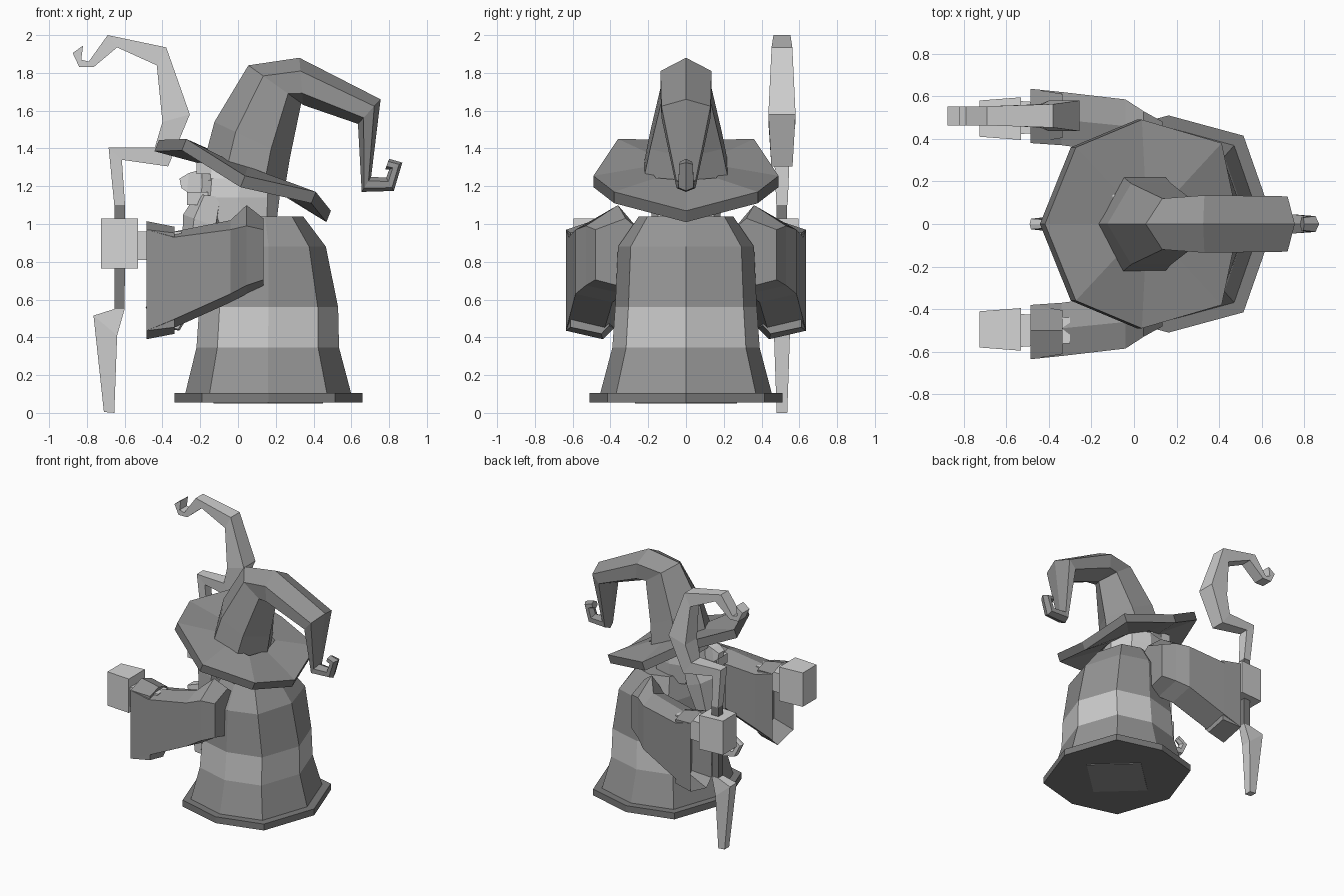
import bpy, bmesh, math
from mathutils import Vector

cube = bpy.data.objects.get("Cube")
if cube:
    bpy.data.objects.remove(cube, do_unlink=True)


def material(name, value):
    m = bpy.data.materials.new(name)
    m.use_nodes = True
    m.diffuse_color = (value, value, value, 1)
    m.node_tree.nodes["Principled BSDF"].inputs["Base Color"].default_value = (value, value, value, 1)
    return m


ROBE = material("robe grey", 0.3)
TRIM = material("trim dark grey", 0.2)
BELT = material("belt light grey", 0.6)
WOOD = material("wood pale grey", 0.62)
SKIN = material("skin pale grey", 0.66)
HAIR = material("beard pale grey", 0.6)


def loft(name, rings, *mats, closed=False, cuff=False):
    """Skin a row of equal rings; optionally join the ends or hollow the last one."""
    bm = bmesh.new()
    loops = [[bm.verts.new(p) for p in ring] for ring in rings]
    n = len(loops[0])
    pairs = list(zip(loops, loops[1:]))
    if closed:
        pairs.append((loops[-1], loops[0]))
    for a, b in pairs:
        for i in range(n):
            j = (i + 1) % n
            bm.faces.new((a[i], a[j], b[j], b[i]))
    if not closed:
        bm.faces.new(loops[0])
        end = bm.faces.new(loops[-1])
    bmesh.ops.recalc_face_normals(bm, faces=bm.faces)
    if cuff:
        bmesh.ops.inset_region(bm, faces=[end], thickness=0.03)
        bmesh.ops.translate(bm, verts=end.verts, vec=(0.15, 0, 0))
    me = bpy.data.meshes.new(name)
    bm.to_mesh(me)
    bm.free()
    for m in mats:
        me.materials.append(m)
    ob = bpy.data.objects.new(name, me)
    bpy.context.collection.objects.link(ob)
    return ob


def sweep(name, stations, mat, fracs=(0, 1), y=0, ridge=False):
    """Loft along outer/inner profile points (xo, zo, xi, zi, half width)."""
    rings = []
    for xo, zo, xi, zi, w in stations:
        o, i = Vector((xo, y, zo)), Vector((xi, y, zi))
        side = [o.lerp(i, f) for f in fracs]
        ring = [o] if ridge else []
        ring += [p + Vector((0, w, 0)) for p in side]
        ring += [i] if ridge else []
        ring += [p - Vector((0, w, 0)) for p in reversed(side)]
        rings.append(ring)
    return loft(name, rings, mat)


def octagon(z, x0, x1, w):
    c, r = (x0 + x1) / 2, (x1 - x0) / 2
    return [(c + r * math.cos(k * math.pi / 4), w * math.sin(k * math.pi / 4) * (1.15 if k % 2 else 1), z)
            for k in range(8)]


def block(name, x0, x1, z0, z1, w, y, mat, taper=1.0):
    rings = [[(x, y - w * s, z0), (x, y + w * s, z0), (x, y + w * s, z1), (x, y - w * s, z1)]
             for x, s in ((x0, taper), (x1, 1))]
    return loft(name, rings, mat)


# Robe with a light belt band
robe = loft("robe", [octagon(*s) for s in (
    (0.1, -0.28, 0.6, 0.455), (0.345, -0.22, 0.535, 0.39), (0.56, -0.205, 0.53, 0.375),
    (0.88, -0.14, 0.465, 0.36), (1.04, -0.06, 0.345, 0.25))], ROBE, BELT)
for f in robe.data.polygons:
    if 0.36 < f.center.z < 0.55:
        f.material_index = 1
loft("robe_hem", [octagon(z, -0.335, 0.66, 0.51) for z in (0.055, 0.105)], TRIM)
loft("underside_panel", [[(-0.13, 0, z), (0.16, -0.27, z), (0.45, 0, z), (0.16, 0.27, z)]
                         for z in (0.05, 0.058)], ROBE)

# Sleeves and hands
for s, side in ((1, "left"), (-1, "right")):
    def section(x, ridge_y, ridge_z, y0, y1, top, low):
        return [(x, s * a, b) for a, b in (
            (ridge_y, ridge_z), (y1, top), (y1, low + 0.045), (y0 + 0.06, low), (y0, low + 0.06), (y0, top))]
    # the model faces -x, so its +y arm is the one holding the staff
    tag = "staff_" if s > 0 else "free_"
    loft(tag + "sleeve", [
        section(0.135, 0.32, 1.03, 0.25, 0.48, 0.97, 0.66),
        section(0.045, 0.36, 1.1, 0.27, 0.53, 0.99, 0.63),
        section(-0.04, 0.46, 1.02, 0.33, 0.585, 0.97, 0.585),
        section(-0.34, 0.49, 0.96, 0.37, 0.62, 0.93, 0.45),
        section(-0.485, 0.5, 1.015, 0.38, 0.635, 0.97, 0.39)], ROBE, cuff=True)
    block(tag + "hand", -0.725, -0.53, 0.765, 1.03, 0.1, s * 0.495, SKIN, 0.85)
    block(tag + "wrist", -0.54, -0.3, 0.81, 0.96, 0.06, s * 0.5, SKIN, 1.3)

# Hat brim: a bent octagon ring around the crown base
half = [(-0.43, 0, 1.415), (-0.285, 0.36, 1.42), (0.025, 0.49, 1.225), (0.4, 0.38, 1.14), (0.48, 0, 1.04)]
outer = [Vector(p) for p in half + [(x, -y, z) for x, y, z in half[3:0:-1]]]
mid = Vector((0.05, 0, 1.26))
inner = []
for p in outer:
    q = mid.lerp(p, 0.42)
    q.z = 1.27 - 0.38 * (q.x - 0.05)
    inner.append(q)
up = Vector((0.012, 0, 0.03))
loft("hat_brim", [[p + up for p in outer], [p + up for p in inner],
                  [p - up for p in inner], [p - up for p in outer]], ROBE, TRIM, closed=True)
for f in bpy.data.objects["hat_brim"].data.polygons:
    if f.index >= 24:
        f.material_index = 1

# Hat crown folding over to a hooked tip
sweep("hat_crown", [
    (-0.18, 1.33, 0.245, 1.17, 0.23), (-0.125, 1.54, 0.275, 1.35, 0.19),
    (0.055, 1.84, 0.335, 1.64, 0.12), (0.325, 1.88, 0.345, 1.63, 0.135),
    (0.755, 1.66, 0.635, 1.53, 0.13), (0.705, 1.25, 0.655, 1.17, 0.05),
    (0.785, 1.245, 0.825, 1.175, 0.04), (0.8, 1.287, 0.87, 1.325, 0.037),
    (0.78, 1.29, 0.8, 1.345, 0.03)], ROBE, (0.28, 0.75), ridge=True)

# Head and face
loft("head", [octagon(*s) for s in (
    (0.98, -0.14, 0.2, 0.17), (1.14, -0.21, 0.22, 0.2), (1.24, -0.2, 0.22, 0.2))], SKIN)
loft("brow", [octagon(*s) for s in ((1.23, -0.2, 0.16, 0.19), (1.36, -0.17, 0.04, 0.15))], SKIN)
sweep("nose", [(-0.19, 1.29, -0.19, 1.16, 0.035), (-0.26, 1.27, -0.27, 1.17, 0.045),
               (-0.31, 1.24, -0.3, 1.19, 0.035)], SKIN)
for s in (1, -1):
    block("eyebrow", -0.22, -0.14, 1.265, 1.325, 0.055, s * 0.09, HAIR)
    block("moustache", -0.27, -0.16, 1.1, 1.17, 0.06, s * 0.07, HAIR)

# Beard ending in an upward curl
sweep("beard", [
    (-0.22, 1.16, -0.08, 1.14, 0.17), (-0.29, 1.05, -0.1, 0.98, 0.16),
    (-0.3, 0.8, -0.16, 0.78, 0.12), (-0.33, 0.56, -0.265, 0.51, 0.06),
    (-0.37, 0.52, -0.31, 0.435, 0.035), (-0.42, 0.52, -0.44, 0.46, 0.03),
    (-0.43, 0.55, -0.49, 0.56, 0.025), (-0.4, 0.57, -0.42, 0.61, 0.02)],
    HAIR, (0.3, 0.9), ridge=True)

# Staff in three parts: foot, grip and crook
Y = 0.508
sweep("staff_foot", [(-0.71, 0.005, -0.655, 0, 0.028), (-0.765, 0.515, -0.64, 0.41, 0.042),
                     (-0.655, 0.55, -0.6, 0.55, 0.03)], WOOD, y=Y)
sweep("staff_grip", [(-0.655, 0.55, -0.6, 0.55, 0.028), (-0.655, 1.1, -0.598, 1.1, 0.028)], TRIM, y=Y)
sweep("staff_crook", [
    (-0.655, 1.1, -0.598, 1.1, 0.03), (-0.685, 1.405, -0.615, 1.34, 0.04),
    (-0.44, 1.405, -0.37, 1.305, 0.056), (-0.4, 1.54, -0.255, 1.58, 0.072),
    (-0.43, 1.84, -0.38, 1.935, 0.055), (-0.64, 1.935, -0.69, 2.0, 0.045),
    (-0.765, 1.83, -0.79, 1.86, 0.045), (-0.84, 1.83, -0.83, 1.87, 0.045),
    (-0.875, 1.905, -0.82, 1.945, 0.045)], WOOD, y=Y)
